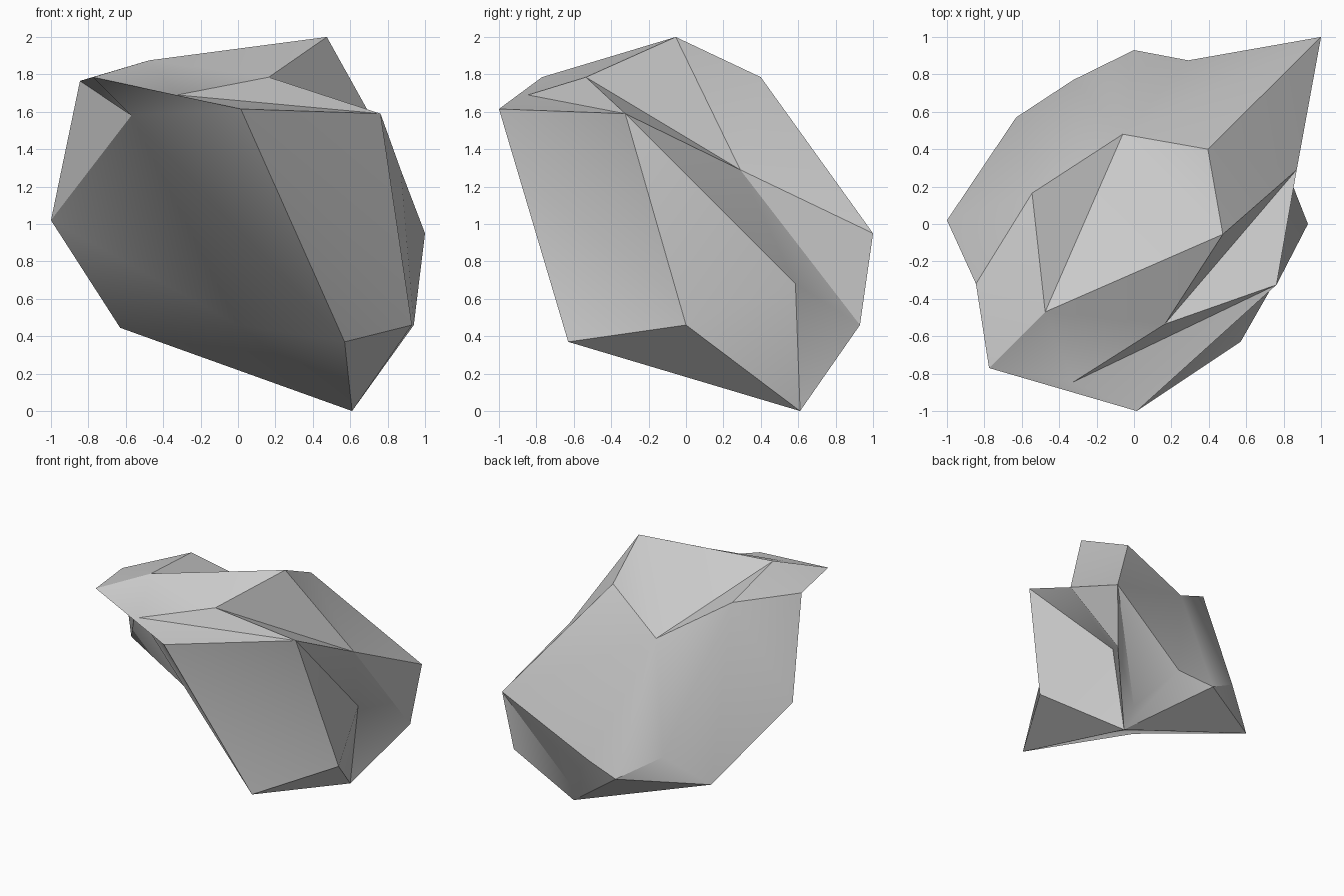
import bpy
import bmesh
import math

cube = bpy.data.objects.get("Cube")
if cube:
    bpy.data.objects.remove(cube, do_unlink=True)


def make_material(name, colour):
    material = bpy.data.materials.new(name)
    material.use_nodes = True
    material.diffuse_color = colour
    material.node_tree.nodes["Principled BSDF"].inputs["Base Color"].default_value = colour
    return material


# Corners of the boulder, grouped by region, each with a one-letter key
corners = {
    # Crown and its back rim
    "A": (.475, -.055, 2), "I": (-.475, -.47, 1.875), "R": (-.545, .165, 1.79),
    "U": (-.06, .48, 1.48), "T": (.395, .4, 1.785),
    # Front overhang and the crease above it
    "C": (.762, -.325, 1.59), "D": (.015, -1, 1.615), "E": (-.325, -.845, 1.69),
    "F": (.165, -.535, 1.785), "G": (-.775, -.77, 1.785), "H": (-.845, -.32, 1.765),
    "S": (-.57, -.54, 1.58),
    # Flanks
    "B": (.87, .29, 1.29), "J": (-1, .02, 1.02), "P": (1, 1, .95), "X": (.7, .585, .68),
    "W": (-.325, .77, .67),
    # Lower rim and the tip it rests on
    "K": (-.63, .57, .445), "L": (0, 0, .46), "M": (.57, -.63, .37), "N": (.93, 0, .46),
    "Y": (.94, .93, .46), "Q": (0, .93, .46), "Z": (.29, .875, .52),
    "V": (.585, .695, .175), "O": (.61, .61, 0),
}

# Facets spread as fans around a hub corner; a closed fan ends where it starts
fans = {
    "underside": ("O", "KQZVYXNMLK"),
    "front_hollow": ("S", "GHJLMDG"),
    "back_ridge": ("P", "TUZVYBT"),
    "left_shoulder": ("R", "IHJKWUI"),
    "crease": ("F", "AIECBA"),
    "right_shoulder": ("C", "EDNXB"),
    "front_panel": ("D", "NM"),
    "left_horn": ("G", "DEIH"),
    "crown": ("A", "IUTB"),
    "back_panel": ("U", "ZQW"),
    "back_foot": ("W", "QK"),
    "right_notch": ("X", "BY"),
    "left_foot": ("L", "KJ"),
}

bm = bmesh.new()
points = {key: bm.verts.new(position) for key, position in corners.items()}
for hub, ring in fans.values():
    for first, second in zip(ring, ring[1:]):
        bm.faces.new((points[hub], points[first], points[second]))
bmesh.ops.recalc_face_normals(bm, faces=bm.faces)

mesh = bpy.data.meshes.new("boulder")
bm.to_mesh(mesh)
bm.free()
mesh.materials.append(make_material("stone grey", (.6, .6, .6, 1)))

boulder = bpy.data.objects.new("boulder", mesh)
bpy.context.collection.objects.link(boulder)

# Soft shading over shallow facets, crisp main ridges
bpy.ops.object.select_all(action="DESELECT")
boulder.select_set(True)
bpy.context.view_layer.objects.active = boulder
bpy.ops.object.shade_smooth_by_angle(angle=math.radians(30))
